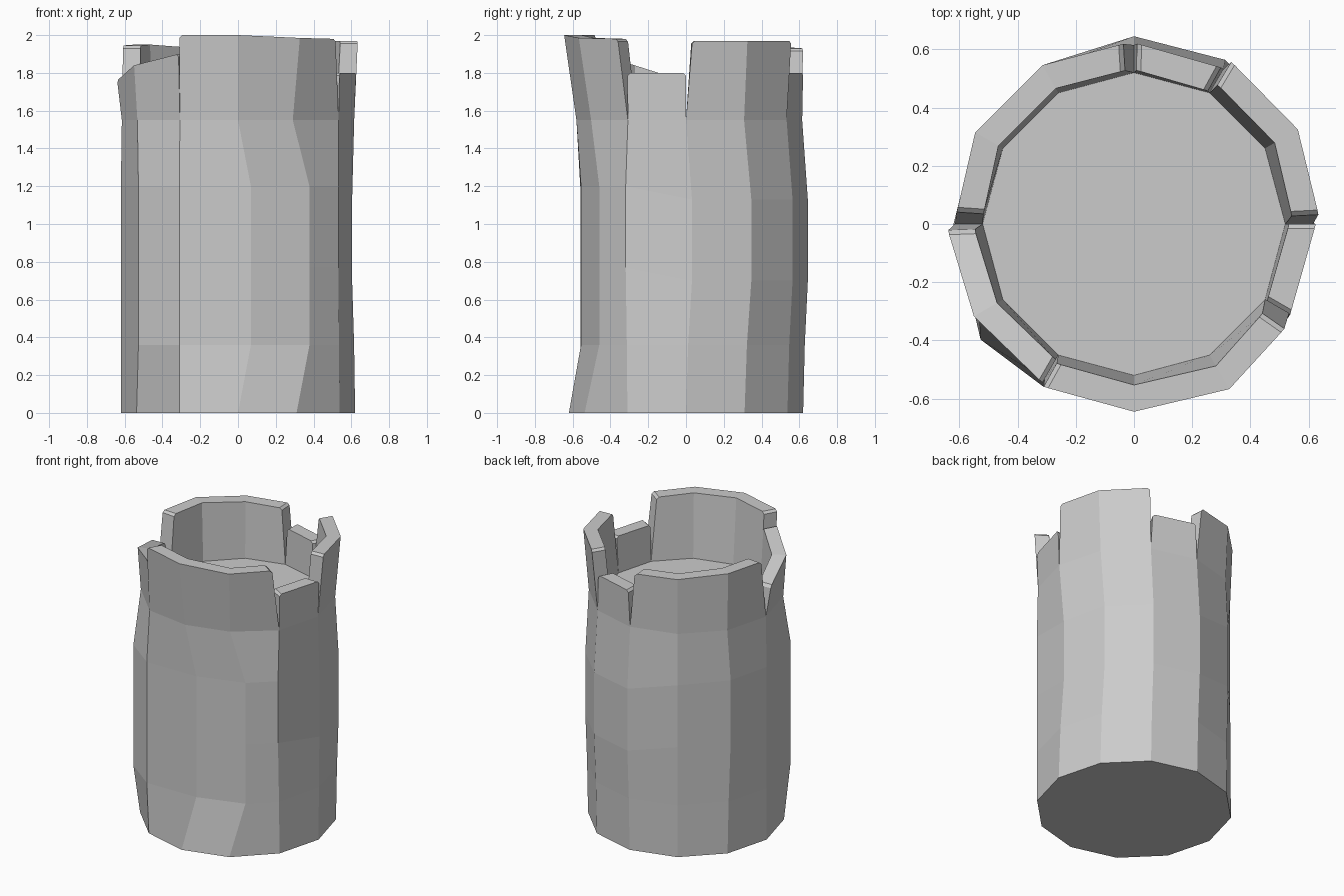
import bpy
import bmesh
from math import cos, sin, radians

if "Cube" in bpy.data.objects:
    bpy.data.objects.remove(bpy.data.objects["Cube"], do_unlink=True)

SIDES = 12
STEP = 360 / SIDES
FLOOR = 1.55
WALL = 0.092

stone = bpy.data.materials.new("light_grey")
stone.use_nodes = True
GREY = (0.6, 0.6, 0.6, 1)
stone.diffuse_color = GREY
stone.node_tree.nodes["Principled BSDF"].inputs["Base Color"].default_value = GREY


def polar(radius, angle, z):
    a = radians(angle)
    return (radius * cos(a), radius * sin(a), z)


def finish(bm, name):
    bmesh.ops.recalc_face_normals(bm, faces=bm.faces)
    mesh = bpy.data.meshes.new(name)
    bm.to_mesh(mesh)
    bm.free()
    mesh.materials.append(stone)
    obj = bpy.data.objects.new(name, mesh)
    bpy.context.collection.objects.link(obj)
    return obj


# Uneven belly of the trunk: radius and twist of every corner
belly = [(.605, 3), (.635, 3), (.645, 1), (.645, 0), (.63, 0), (.62, 2),
         (.62, 0), (.66, 7), (.64, 1), (.56, 7), (.595, 9.5), (.62, -1)]


def collar_radius(col):
    return 0.58 if col % SIDES in (9, 10) else 0.615


# Trunk: rings that blend from a regular foot to the belly and back
def build_trunk():
    bm = bmesh.new()
    rings = []
    for row, z in enumerate((0, .36, .77, 1.2, FLOOR)):
        ring = []
        for col, (bulge, twist) in enumerate(belly):
            base = collar_radius(col) if z == FLOOR else 0.62
            weight = (0, 1 if 7 <= col <= 10 else .35, 1, 1, 0)[row]
            drop = .07 if col < 4 and row in (2, 3) else 0
            radius = base + (bulge - base) * weight
            ring.append(bm.verts.new(polar(radius, col * STEP + twist * weight, z - drop)))
        rings.append(ring)
    for low, high in zip(rings, rings[1:]):
        for i in range(SIDES):
            j = (i + 1) % SIDES
            bm.faces.new((low[i], low[j], high[j], high[i]))
    bm.faces.new(rings[0][::-1])
    bm.faces.new(rings[-1])
    finish(bm, "trunk")


# Rim piece: a wall strip standing on the trunk, its ends pulled in at the splits
def build_rim(name, start, tops, pull_start, pull_end):
    bm = bmesh.new()
    last = len(tops) - 1
    sections = []
    for i, (radius, z) in enumerate(tops):
        angle = (start + i) * STEP
        lean = pull_start if i == 0 else pull_end if i == last else 0
        foot = collar_radius(start + i)
        corners = [polar(foot, angle, FLOOR), polar(radius, angle + lean, z),
                   polar(radius - WALL, angle + lean, z), polar(0.52, angle, FLOOR)]
        sections.append([bm.verts.new(c) for c in corners])
    for a, b in zip(sections, sections[1:]):
        for k in range(4):
            n = (k + 1) % 4
            bm.faces.new((a[k], b[k], b[n], a[n]))
    bm.faces.new(sections[0])
    bm.faces.new(sections[-1][::-1])
    # worn top corners at both ends
    worn = [bm.edges.get((s[1], s[2])) for s in (sections[0], sections[-1])]
    bmesh.ops.bevel(bm, geom=worn, offset=0.015, segments=1, affect='EDGES')
    finish(bm, name)


build_trunk()
build_rim("front_rim", 8, [(.64, 2), (.645, 2), (.655, 1.985), (.63, 1.98)], 1, -5)
build_rim("low_front_rim", 11, [(.62, 1.8), (.625, 1.8)], 0, 0)
build_rim("left_rim", 0, [(.635, 1.97), (.65, 1.97), (.65, 1.97)], 3, -1)
build_rim("low_back_rim", 2, [(.615, 1.8), (.62, 1.8)], 1, -1)
build_rim("back_rim", 3, [(.62, 1.93), (.63, 1.935), (.63, 1.95), (.61, 1.945)], 3.5, -4)
build_rim("right_rim", 6, [(.64, 1.76), (.635, 1.84), (.63, 1.9)], 2, 0)
